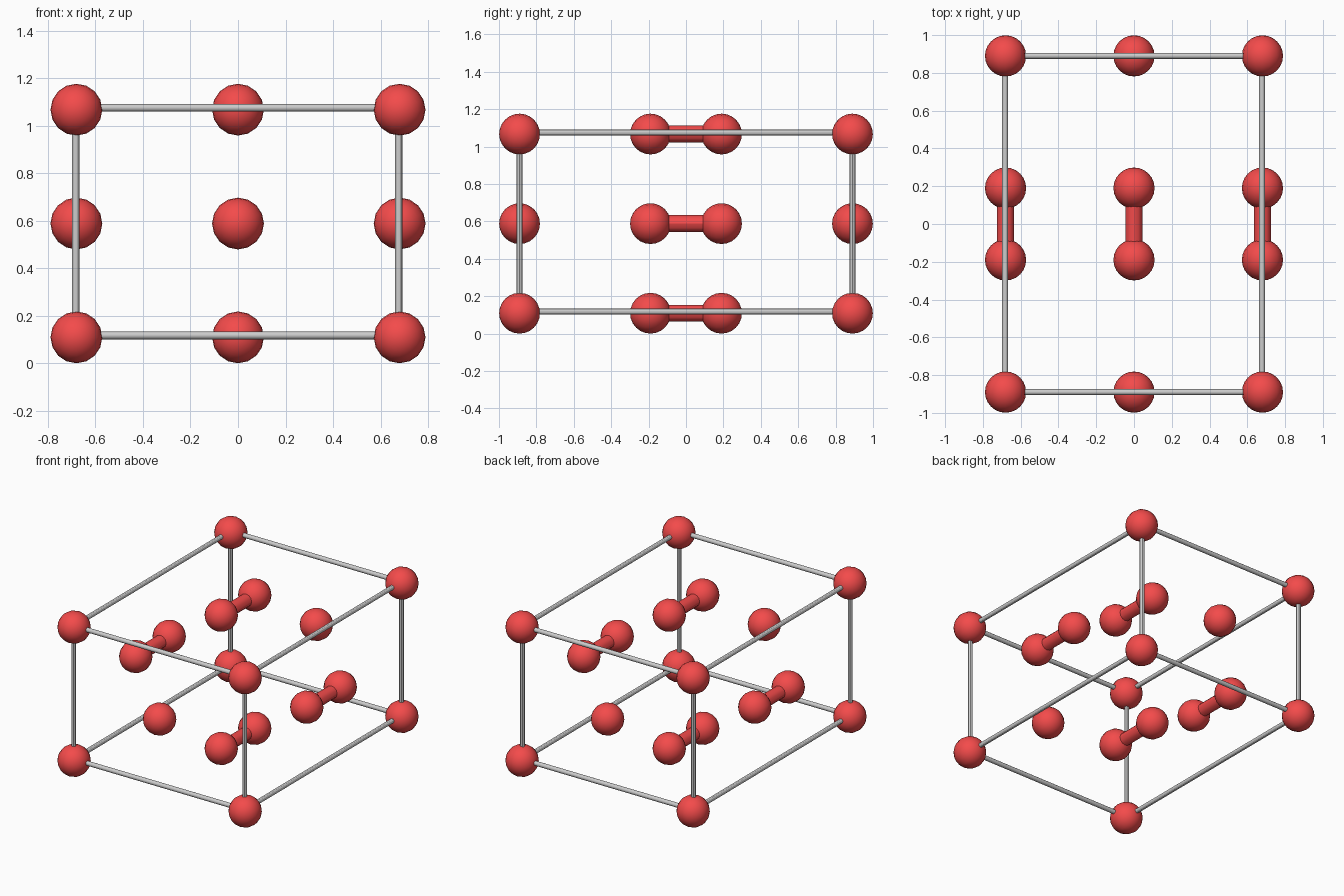
import bpy
from mathutils import Vector
from math import pi

if "Cube" in bpy.data.objects:
    bpy.data.objects.remove(bpy.data.objects["Cube"])

HX, HY, HZ = 0.68, 0.89, 0.479   # half size of the cell
R_BALL = 0.109
ZC = R_BALL + HZ                 # height of the cell centre
PAIR = 0.19                      # half spacing of a ball pair

red = bpy.data.materials.new("red")
red.diffuse_color = (0.9, 0.07, 0.07, 1)
red.use_nodes = True
red.node_tree.nodes["Principled BSDF"].inputs["Base Color"].default_value = red.diffuse_color


def ball(name, p):
    bpy.ops.mesh.primitive_uv_sphere_add(segments=16, ring_count=12, radius=R_BALL,
                                         location=p, rotation=(pi / 2, 0, 0))
    o = bpy.context.object
    o.name = name
    o.data.materials.append(red)
    bpy.ops.object.shade_smooth()


def rod(name, a, b, r, mat=None):
    a, b = Vector(a), Vector(b)
    d = b - a
    bpy.ops.mesh.primitive_cylinder_add(vertices=12, radius=r, depth=d.length, location=(a + b) / 2)
    o = bpy.context.object
    o.name = name
    o.rotation_euler = d.to_track_quat('Z', 'Y').to_euler()
    if mat:
        o.data.materials.append(mat)
    bpy.ops.object.shade_smooth_by_angle()


S = (-1, 1)

# balls on the eight corners
for i in S:
    for j in S:
        for k in S:
            ball("corner_ball", (i * HX, j * HY, ZC + k * HZ))

# single balls on the front and back faces
for j in S:
    ball("face_ball", (0, j * HY, ZC))

# ball pairs with a bond on the top, bottom and side faces
for x, z in ((0, ZC - HZ), (0, ZC + HZ), (-HX, ZC), (HX, ZC)):
    for j in S:
        ball("pair_ball", (x, j * PAIR, z))
    rod("pair_bond", (x, -PAIR, z), (x, PAIR, z), 0.045, red)

# twelve thin frame rods, sitting slightly off the ball centres
FX, FZ = -0.003, ZC + 0.008
for a in S:
    for b in S:
        rod("frame_rod_x", (FX - HX, a * HY, FZ + b * HZ), (FX + HX, a * HY, FZ + b * HZ), 0.016)
        rod("frame_rod_y", (FX + a * HX, -HY, FZ + b * HZ), (FX + a * HX, HY, FZ + b * HZ), 0.016)
        rod("frame_rod_z", (FX + a * HX, b * HY, FZ - HZ), (FX + a * HX, b * HY, FZ + HZ), 0.016)
